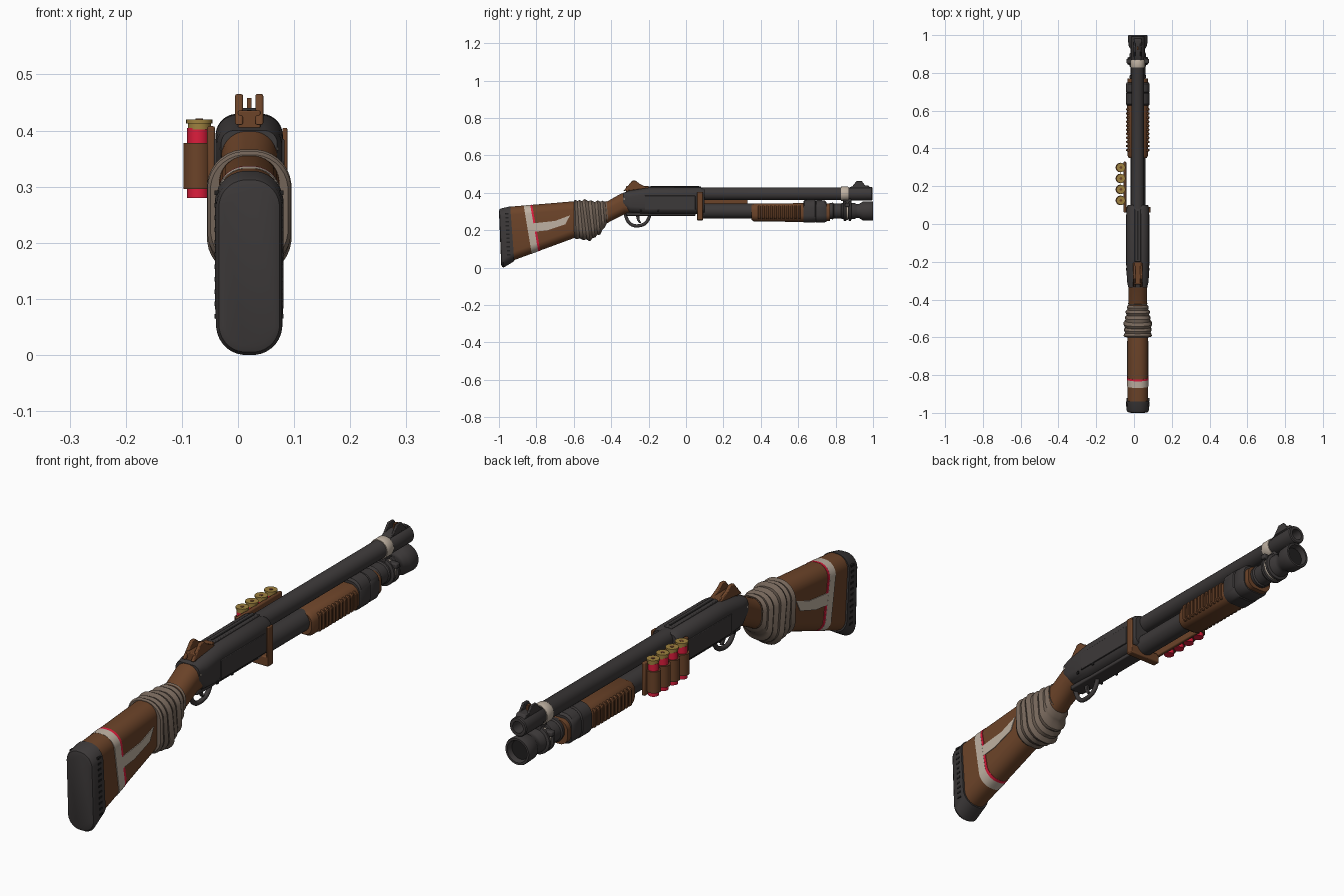
import bpy, bmesh, math
from mathutils import Matrix

old = bpy.data.objects.get("Cube")
if old:
    bpy.data.objects.remove(old)

CX = 0.02  # centre line of the gun


def material(name, r, g, b):
    m = bpy.data.materials.new(name)
    m.use_nodes = True
    m.diffuse_color = (r, g, b, 1)
    bsdf = m.node_tree.nodes["Principled BSDF"]
    bsdf.inputs["Base Color"].default_value = (r, g, b, 1)
    bsdf.inputs["Roughness"].default_value = 0.7
    return m


STEEL = material("dark steel", 0.046, 0.041, 0.041)
BLACK = material("black", 0.015, 0.014, 0.014)
WOOD = material("brown wood", 0.15, 0.057, 0.022)
CLOTH = material("taupe cloth", 0.175, 0.13, 0.1)
TAPE = material("cream tape", 0.52, 0.44, 0.36)
RED = material("red", 0.72, 0.012, 0.045)
BRASS = material("brass", 0.34, 0.22, 0.05)


def finish(name, bm, mat, bevel=0):
    bmesh.ops.recalc_face_normals(bm, faces=bm.faces)
    me = bpy.data.meshes.new(name)
    bm.to_mesh(me)
    bm.free()
    me.materials.append(mat)
    for p in me.polygons:
        p.use_smooth = True
    me.set_sharp_from_angle(angle=math.radians(35))
    ob = bpy.data.objects.new(name, me)
    bpy.context.scene.collection.objects.link(ob)
    if bevel:
        mod = ob.modifiers.new("bevel", "BEVEL")
        mod.width, mod.segments = bevel, 2
    return ob


def ring(bm, sec, k, grow=0, n=32):
    """Rounded rectangle spanning top (y, z), bottom (y, z) and half width."""
    ty, tz, by, bz, hw = sec
    half = math.hypot(ty - by, tz - bz) / 2
    uy, uz = (ty - by) / (2 * half), (tz - bz) / (2 * half)
    hw, half = hw + grow, half + grow
    r = k * min(hw, half)
    verts = []
    for j in range(n):
        a = 2 * math.pi * (j + 0.5) / n
        c, s = math.cos(a), math.sin(a)
        v = math.copysign(half - r, s) + r * s
        x = CX + math.copysign(hw - r, c) + r * c
        verts.append(bm.verts.new((x, (ty + by) / 2 + v * uy, (tz + bz) / 2 + v * uz)))
    return verts


def loft(name, secs, mat, k=0.9, steps=1, ripple=None):
    full = []
    for a, b in zip(secs, secs[1:]):
        full += [[p + (q - p) * i / steps for p, q in zip(a, b)] for i in range(steps)]
    full.append(secs[-1])
    bm = bmesh.new()
    rings = [ring(bm, s, k, ripple(i) if ripple else 0) for i, s in enumerate(full)]
    for a, b in zip(rings, rings[1:]):
        for j in range(len(a)):
            m = (j + 1) % len(a)
            bm.faces.new((a[j], a[m], b[m], b[j]))
    bm.faces.new(rings[0])
    bm.faces.new(rings[-1])
    return finish(name, bm, mat)


def tube(name, z, profile, mat):
    """Round part along y from (y, radius) pairs."""
    return loft(name, [(y, z + r, y, z - r, r) for y, r in profile], mat, k=1)


def prism(name, points, x0, x1, mat, bevel=0):
    """Side profile of (y, z) points, extruded across x."""
    bm = bmesh.new()
    a = [bm.verts.new((x0, y, z)) for y, z in points]
    b = [bm.verts.new((x1, y, z)) for y, z in points]
    bm.faces.new(a)
    bm.faces.new(b)
    for i in range(len(a)):
        j = (i + 1) % len(a)
        bm.faces.new((a[i], a[j], b[j], b[i]))
    return finish(name, bm, mat, bevel)


def box(name, x0, x1, y0, y1, z0, z1, mat, bevel=0):
    return prism(name, [(y0, z0), (y1, z0), (y1, z1), (y0, z1)], x0, x1, mat, bevel)


def upright(name, x, y, z0, z1, r, mat):
    bm = bmesh.new()
    bmesh.ops.create_cone(bm, cap_ends=True, segments=20, radius1=r, radius2=r, depth=z1 - z0,
                          matrix=Matrix.Translation((x, y, (z0 + z1) / 2)))
    return finish(name, bm, mat)


# Stock, grip and butt pad
loft("stock", [(-.945, .326, -.925, .038, .054), (-.6, .355, -.58, .165, .054),
               (-.48, .345, -.45, .22, .05), (-.42, .355, -.4, .25, .048),
               (-.35, .395, -.325, .287, .05), (-.28, .415, -.25, .292, .05)], WOOD)
loft("butt_pad", [(-1, .3, -.988, .016, .046), (-.997, .312, -.984, .005, .054),
                  (-.988, .317, -.975, 0, .059), (-.94, .328, -.918, .035, .061)], STEEL)
for i in range(11):
    z = .065 + i * .022
    y = -.948 - i * .001
    box("pad_slot", CX - .0615, CX + .0615, y - .009, y + .009, z, z + .008, BLACK)

# Tape on the stock, with a red edge
loft("stock_tape", [(-.868, .333, -.825, .074, .057), (-.833, .336, -.79, .087, .057)], TAPE)
loft("stock_tape_edge", [(-.833, .336, -.79, .087, .0565), (-.823, .337, -.779, .091, .0565)], RED)
prism("stock_tape_arm", [(-.825, .19), (-.74, .2), (-.645, .232), (-.62, .28), (-.7, .25), (-.825, .236)],
      CX - .0565, CX + .0565, TAPE)

# Cloth wrap with folds
loft("cloth_wrap", [(-.6, .357, -.597, .16, .069), (-.55, .362, -.52, .143, .071),
                    (-.48, .355, -.465, .175, .061), (-.425, .357, -.415, .243, .052)],
     CLOTH, steps=8, ripple=lambda i: .004 * math.sin(i * 1.57) + .002 * math.sin(i * .8))

# Receiver
loft("receiver", [(-.337, .4, -.337, .33, .05), (-.3, .412, -.3, .293, .058),
                  (-.2, .428, -.2, .287, .06), (.075, .43, .075, .287, .06),
                  (.1, .42, .1, .29, .055)], STEEL, k=.65)
box("receiver_rail", CX - .017, CX + .017, -.2, .08, .425, .435, STEEL, .003)
box("rail_groove", CX - .004, CX + .004, -.19, .07, .43, .4365, BLACK)
box("receiver_floor", CX - .03, CX + .03, -.32, .05, .277, .295, STEEL, .004)
for s in (-1, 1):
    box("receiver_side_panel", CX + s * .056, CX + s * .0625, -.22, .05, .31, .385, STEEL, .002)
    for y in (-.24, -.15):
        box("receiver_pin", CX + s * .058, CX + s * .063, y - .006, y + .006, .3, .312, BLACK, .002)
box("receiver_edge_mark", CX - .0525, CX + .0525, -.333, -.318, .365, .37, TAPE)

# Trigger and guard
curve = bpy.data.curves.new("trigger_guard", "CURVE")
curve.dimensions = "3D"
curve.bevel_depth = .009
curve.bevel_resolution = 3
spline = curve.splines.new("NURBS")
path = [(-.325, .29), (-.318, .255), (-.295, .222), (-.24, .222), (-.205, .24), (-.192, .285)]
spline.points.add(len(path) - 1)
for p, (y, z) in zip(spline.points, path):
    p.co = (CX, y, z, 1)
spline.use_endpoint_u = True
curve.materials.append(STEEL)
bpy.context.scene.collection.objects.link(bpy.data.objects.new("trigger_guard", curve))
prism("trigger", [(-.27, .285), (-.25, .285), (-.248, .255), (-.24, .24), (-.25, .238), (-.262, .255)],
      CX - .006, CX + .006, STEEL, .002)

# Rear sight
for x in (CX - .018, CX + .018):
    prism("rear_sight_wing", [(-.335, .41), (-.3, .45), (-.288, .465), (-.268, .465), (-.25, .45), (-.2, .425)],
          x - .007, x + .007, WOOD, .003)
box("rear_sight_base", CX - .02, CX + .02, -.32, -.2, .4, .436, WOOD, .003)

# Barrel with hollow muzzle, tape and front sight
tube("barrel", .395, [(.05, .034), (.88, .034), (.885, .036), (.992, .036), (.996, .033),
                      (.996, .022), (.9, .022)], STEEL)
tube("bore", .395, [(.89, .0215), (.94, .0215)], BLACK)
tube("barrel_tape", .395, [(.828, .037), (.83, .038), (.866, .038), (.868, .037)], TAPE)
prism("front_sight_ramp", [(.865, .425), (.9, .44), (.975, .44), (.985, .425)], CX - .02, CX + .02, STEEL, .003)
for x in (CX - .017, CX + .017):
    prism("front_sight_wing", [(.885, .43), (.912, .463), (.94, .463), (.965, .43)], x - .005, x + .005, STEEL, .002)
box("front_sight_post", CX - .004, CX + .004, .92, .94, .43, .458, WOOD)

# Magazine tube and ribbed pump
tube("magazine_tube", .303, [(.06, .04), (.36, .04), (.8, .037)], STEEL)
loft("pump", [(.35, .335, .35, .255, .048), (.365, .343, .365, .246, .055),
              (.62, .345, .62, .245, .057), (.77, .342, .77, .25, .054)], WOOD, k=.75)
for i in range(11):
    y = .385 + i * .0215
    loft("pump_rib", [(y, .33, y, .262, .058), (y + .003, .332, y + .003, .26, .062),
                      (y + .01, .332, y + .01, .26, .062), (y + .013, .33, y + .013, .262, .058)], WOOD, k=.3)
loft("pump_strap", [(.628, .355, .628, .243, .059), (.634, .363, .634, .24, .063),
                    (.69, .365, .69, .24, .063), (.694, .358, .694, .243, .06),
                    (.698, .362, .698, .242, .062), (.742, .36, .742, .242, .062),
                    (.75, .352, .75, .245, .058)], STEEL, k=.7)

# Flashlight and its clamp
tube("flashlight", .303, [(.76, .04), (.785, .045), (.79, .04), (.83, .04), (.835, .044), (.9, .044), (.91, .038),
                          (.925, .038), (.945, .05), (.995, .052), (1, .05), (1, .042), (.975, .036)], STEEL)
tube("flashlight_lens", .303, [(.97, .0375), (.979, .0375)], BLACK)
for y in (.842, .868):
    tube("clamp_ring", .303, [(y, .048), (y + .003, .054), (y + .013, .054), (y + .016, .048)], STEEL)
box("clamp_block", CX - .018, CX + .018, .84, .885, .33, .375, STEEL, .004)
box("clamp_screw", CX - .06, CX + .06, .85, .875, .325, .345, STEEL, .005)
tube("clamp_mark", .303, [(.859, .049), (.867, .049)], TAPE)

# Shell carrier wrapped round the receiver
box("carrier_plate", -.055, -.041, .06, .33, .28, .408, WOOD, .004)
box("carrier_strap_side", .079, .088, .06, .09, .255, .405, WOOD, .003)
box("carrier_strap_bottom", -.05, .086, .06, .09, .252, .29, WOOD, .004)
for i in range(4):
    y = .125 + i * .058
    upright("shell_loop", -.072, y, .296, .378, .0255, WOOD)
    upright("shell_case", -.071, y, .28, .405, .0195, RED)
    upright("shell_head", -.069, y, .402, .414, .0205, BRASS)
    upright("shell_rim", -.069, y, .413, .42, .0235, BRASS)
    upright("shell_primer", -.069, y, .418, .4212, .007, WOOD)
